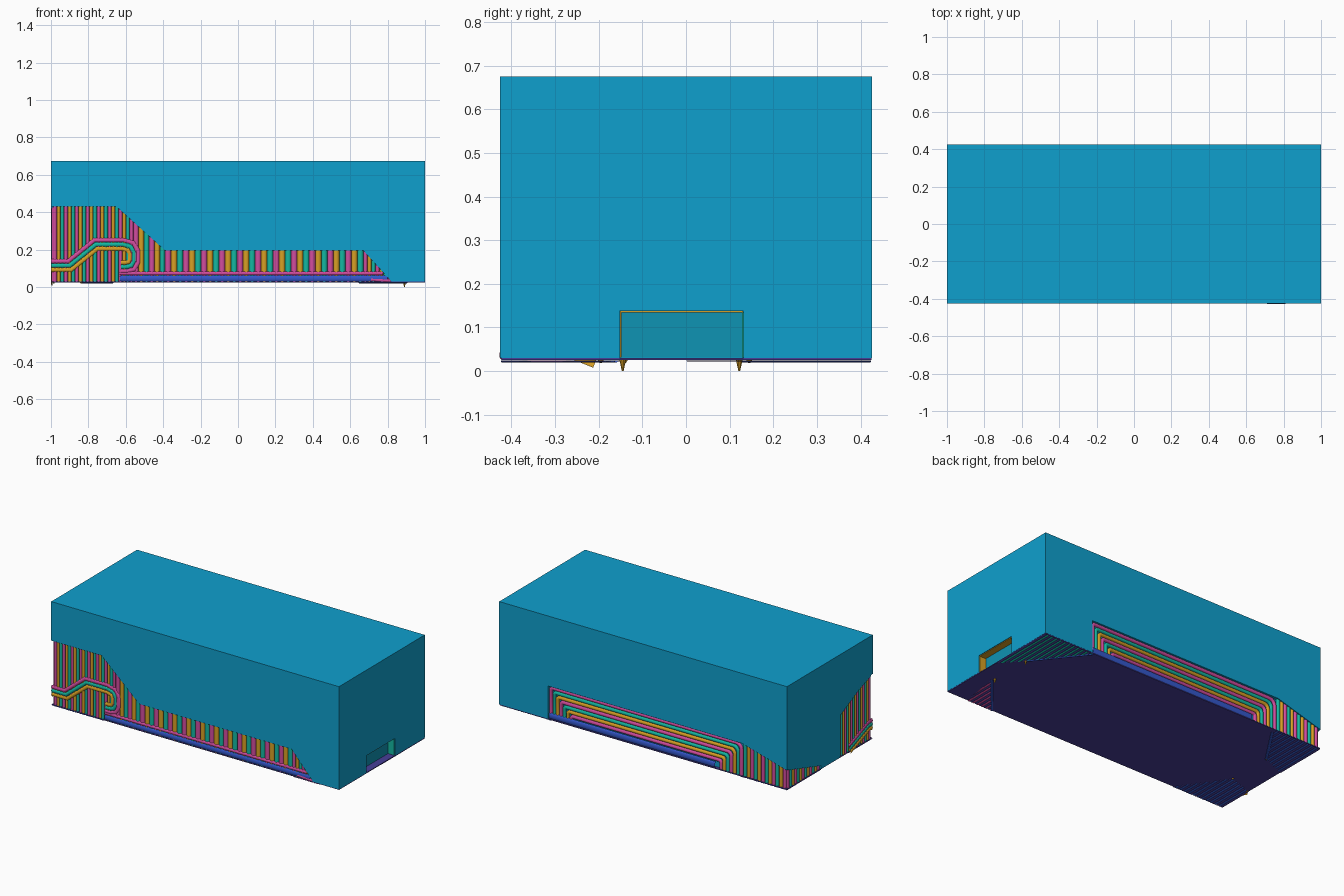
import bpy, bmesh, math
from mathutils import Vector

if "Cube" in bpy.data.objects:
    bpy.data.objects.remove(bpy.data.objects["Cube"])

HALF_Y, BASE, TOP = 0.426, 0.03, 0.675


def mat(name, hexcode):
    m = bpy.data.materials.new(name)
    c = [int(hexcode[i:i + 2], 16) / 255 for i in (0, 2, 4)]
    m.diffuse_color = [((v + 0.055) / 1.055) ** 2.4 if v > 0.04 else v / 12.92 for v in c] + [1]
    m.use_nodes = True
    m.node_tree.nodes["Principled BSDF"].inputs["Base Color"].default_value = m.diffuse_color
    return m


CYAN = mat("cyan", "0FA0CE")
DEEP = mat("deep_cyan", "0F93B3")
MAGENTA = mat("magenta", "D24C9F")
TEAL = mat("teal", "14B8A2")
GOLD = mat("gold", "D9A024")
BLUE = mat("blue", "3458CC")
INDIGO = mat("indigo", "473E98")
CYCLE = [MAGENTA, GOLD, TEAL]

# Local coordinates on each side: u along, v up, d outward
SIDES = {
    "front": lambda u, v, d: (u, -HALF_Y - d, v),
    "back": lambda u, v, d: (u, HALF_Y + d, v),
    "left": lambda u, v, d: (-1 - d, u, v),
    "under": lambda u, v, d: (u, v, 0.0245 - d),
}


def finish(bm, name, mats, smooth=False):
    bmesh.ops.recalc_face_normals(bm, faces=bm.faces)
    me = bpy.data.meshes.new(name)
    bm.to_mesh(me)
    bm.free()
    for m in mats:
        me.materials.append(m)
    for p in me.polygons:
        p.use_smooth = smooth
    ob = bpy.data.objects.new(name, me)
    bpy.context.collection.objects.link(ob)
    return ob


def box(name, lo, hi, m):
    bm = bmesh.new()
    bmesh.ops.create_cube(bm, size=1)
    for v in bm.verts:
        v.co = [(a + b) / 2 + c * (b - a) for a, b, c in zip(lo, hi, v.co)]
    return finish(bm, name, [m])


def prism(name, side, poly, d0, d1):
    bm = bmesh.new()
    a, b = [[bm.verts.new(SIDES[side](u, v, d)) for u, v in poly] for d in (d0, d1)]
    bm.faces.new(a)
    bm.faces.new(b)
    for i in range(len(a)):
        j = (i + 1) % len(a)
        bm.faces.new((a[i], a[j], b[j], b[i]))
    return finish(bm, name, [CYAN])


def level(pts, u):
    for (a, p), (b, q) in zip(pts, pts[1:]):
        if u <= b:
            return p + (q - p) * max(0, (u - a) / (b - a))
    return pts[-1][1]


def columns(name, side, low, high, width, mats, d0=-0.016, amp=0.013, seg=6):
    """Row of half-round upright strips between two outlines."""
    bm = bmesh.new()
    u0, u1 = high[0][0], high[-1][0]
    n = max(1, round((u1 - u0) / width))
    w = (u1 - u0) / n
    for i in range(n):
        ring = []
        for k in range(seg + 1):
            t = math.pi * k / seg
            u = u0 + (i + 0.5) * w - math.cos(t) * w / 2
            d = d0 + amp * math.sin(t)
            ring.append([bm.verts.new(SIDES[side](u, level(p, u), d)) for p in (low, high)])
        for a, b in zip(ring, ring[1:]):
            bm.faces.new((a[0], b[0], b[1], a[1])).material_index = i % len(mats)
    return finish(bm, name, mats, True)


def strip(name, side, path, m, r, off=0, d0=-0.008, amp=0.008, seg=8):
    """Half-round cable swept along a path, shifted sideways by off."""
    bm = bmesh.new()
    pts = [Vector(p) for p in path]
    dirs = [(b - a).normalized() for a, b in zip(pts, pts[1:])]
    rings = []
    for i, p in enumerate(pts):
        a, b = dirs[max(i - 1, 0)], dirs[min(i, len(dirs) - 1)]
        t = (a + b).normalized()
        nrm = Vector((-t.y, t.x)) / max(t.dot(a), 0.5)
        ring = []
        for k in range(seg + 1):
            ang = math.pi * k / seg
            q = p + nrm * (off + r * math.cos(ang))
            ring.append(bm.verts.new(SIDES[side](q.x, q.y, d0 + amp * math.sin(ang))))
        rings.append(ring)
    for a, b in zip(rings, rings[1:]):
        for k in range(seg):
            bm.faces.new((a[k], a[k + 1], b[k + 1], b[k]))
    ob = finish(bm, name, [m], True)
    return ob


# Outlines of the exposed cable areas
front_top = [(-1, .43), (-.65, .43), (-.39, .195), (.67, .195), (.82, .03)]
back_top = [(-1, .15), (-.69, .235), (.66, .235)]
left_front_top = [(-HALF_Y, .43), (-.285, .38), (-.1, .29)]
left_back_top = [(.09, .05), (HALF_Y, .15)]

# Main block with shallow recesses
body = box("main_block", (-1, -HALF_Y, BASE), (1, HALF_Y, TOP), CYAN)
cutters = [
    prism("front_cutter", "front", [(-1.1, 0), (-1.1, .43)] + front_top[1:-1] + [(.847, 0)], -.02, .05),
    prism("back_cutter", "back", [(-1.1, 0), (-1.1, .12)] + back_top[1:] + [(.66, 0)], -.02, .05),
    prism("left_front_cutter", "left", [(-.5, 0), (-.5, .456)] + left_front_top[1:] + [(-.1, 0)], -.02, .05),
    prism("left_back_cutter", "left", [(.09, 0), (.09, .05), (.5, .172), (.5, 0)], -.02, .05),
    box("end_cutter", (.95, -.152, 0), (1.05, .132, .138), CYAN),
]
for c in cutters:
    c.hide_render = True
    c.hide_set(True)
    mod = body.modifiers.new(c.name, "BOOLEAN")
    mod.operation = "DIFFERENCE"
    mod.solver = "EXACT"
    mod.object = c

# Base plate and end opening lining
box("base_plate", (-.997, -.423, .025), (.999, .425, .0299), INDIGO)
box("opening_back", (.9505, -.151, .031), (.953, .131, .137), DEEP)
box("opening_ceiling", (.953, -.151, .134), (.996, .131, .1375), GOLD)
box("opening_wall", (.953, -.1515, .031), (.996, -.148, .134), GOLD)
box("opening_wall_far", (.953, .128, .031), (.996, .1315, .134), TEAL)

# Front strips
floor = [(-1, BASE), (1, BASE)]
columns("front_tall_strips", "front", floor, [(-.988, .43), (-.65, .43), (-.56, .349)], .0195, CYCLE)
columns("front_slope_strips", "front", floor, [(-.56, .349), (-.39, .195)], .028, CYCLE)
columns("front_low_strips", "front", floor, [(-.39, .195), (.67, .195)], .032, CYCLE)
columns("front_end_strips", "front", floor, front_top[3:], .02, CYCLE)
strip("front_magenta_band", "front", [(-.63, .073), (.775, .073)], MAGENTA, .01)
strip("front_blue_band", "front", [(-.63, .046), (.8, .046)], BLUE, .017)
strip("front_end_band", "front", [(.71, .04), (.81, .034)], MAGENTA, .008, d0=-.004, amp=.005)

# Bent cables on the front and around the left corner
bend = [(-1, .115), (-.9, .115), (-.76, .228), (-.615, .228), (-.575, .217),
        (-.556, .185), (-.556, .14), (-.57, .115), (-.595, .108), (-.625, .108)]
for name, m, off in (("magenta", MAGENTA, .023), ("teal", TEAL, 0), ("gold", GOLD, -.023)):
    strip("bent_cable_" + name, "front", bend, m, .0115, off)
    strip("side_cable_" + name, "left", [(-HALF_Y, .115), (-.39, .115), (-.2, .04)], m, .0115, off)

# Left side strips
side_floor = [(-1, BASE), (1, BASE)]
columns("left_front_strips", "left", side_floor, [(-.414, .425)] + left_front_top[1:], .0195, CYCLE)
columns("left_back_strips", "left", side_floor, [(.09, .05), (.414, .146)], .025, CYCLE)

# Back: nested arched cables, slope strips and blue band
for i in range(7):
    s = .0236 * i
    l, r, z, c = .648 - s, -.675 + s, .223 - s, .035 - s * .15
    path = [(l, .05), (l, z - .01), (l - .01, z), (r + c, z)]
    path += [(r + c - c * math.sin(a), z - c + c * math.cos(a)) for a in (.4, .8, 1.2, 1.57)]
    path = [p for p in path if p[1] > .04] + [(r, .03)]
    strip("back_arch_%d" % i, "back", path, [MAGENTA, TEAL, GOLD][i % 3], .0118, d0=-.015, amp=.011)
columns("back_slope_strips", "back", floor, [(-.988, .153), (-.688, .235)], .025, CYCLE)
strip("back_blue_band", "back", [(.655, .049), (-.5, .049)], BLUE, .019)

# Striped corner patches underneath
patches = {
    "near_left": ([(-1, -.195), (-.836, -.14), (-.636, -.42)], [(-1, -.423), (1, -.423)], [INDIGO, BLUE]),
    "far_left": ([(-1, .423), (-.67, .423)], [(-1, .08), (-.84, .145), (-.67, .42)], [INDIGO, BLUE]),
    "far_right": ([(.65, .423), (1, .423)], [(.65, .42), (.89, .12), (1, 0)], [TEAL, INDIGO]),
    "near_right": ([(.68, -.42), (.9, -.16)], [(.68, -.423), (.86, -.423), (.9, -.17)], [MAGENTA, INDIGO]),
}
for name, (high, low, mats) in patches.items():
    columns("under_patch_" + name, "under", low, high, .016, mats, d0=0, amp=.003, seg=4)
for i, path in enumerate(([(.68, -.42), (.9, -.16)], [(.65, .42), (.89, .12)],
                          [(-.84, .145), (-.67, .4)])):
    strip("under_cable_%d" % i, "under", path, BLUE, .007, d0=0, amp=.005)

# Small tapered contact pins underneath
for i, (x, y, z) in enumerate(((.89, .122, 0), (.89, -.145, 0), (-.836, -.14, .018),
                               (-.84, .145, .018), (-.985, -.195, .018))):
    bm = bmesh.new()
    bmesh.ops.create_cone(bm, cap_ends=True, segments=10, radius1=.002, radius2=.008, depth=.028 - z)
    bmesh.ops.translate(bm, verts=bm.verts, vec=(x, y, (z + .028) / 2))
    finish(bm, "contact_pin_%d" % i, [GOLD])
